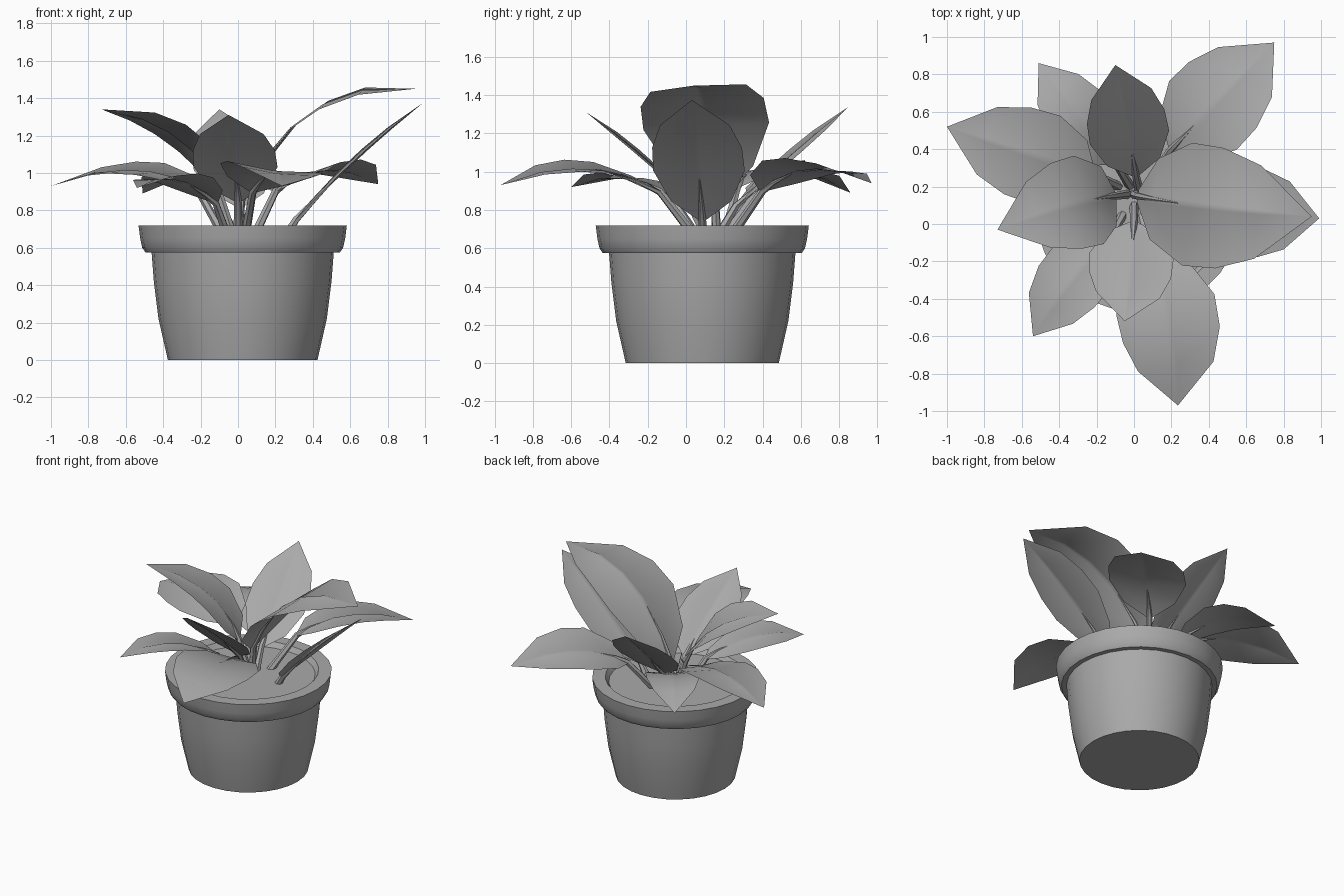
import bpy
import bmesh
from math import tau
from mathutils import Vector

if "Cube" in bpy.data.objects:
    bpy.data.objects.remove(bpy.data.objects["Cube"], do_unlink=True)

# One plain clay grey for everything
grey = bpy.data.materials.new("plain_grey")
grey.use_nodes = True
grey.diffuse_color = (0.4, 0.4, 0.4, 1)
shader = next(n for n in grey.node_tree.nodes if n.type == 'BSDF_PRINCIPLED')
shader.inputs["Base Color"].default_value = grey.diffuse_color


def add_object(name, data):
    obj = bpy.data.objects.new(name, data)
    bpy.context.collection.objects.link(obj)
    data.materials.append(grey)
    bpy.ops.object.select_all(action='DESELECT')
    obj.select_set(True)
    bpy.context.view_layer.objects.active = obj
    return obj


def add_mesh(name, bm):
    bmesh.ops.remove_doubles(bm, verts=bm.verts, dist=0.0005)
    bmesh.ops.recalc_face_normals(bm, faces=bm.faces)
    mesh = bpy.data.meshes.new(name)
    bm.to_mesh(mesh)
    bm.free()
    obj = add_object(name, mesh)
    bpy.ops.object.shade_smooth_by_angle(angle=0.8)
    return obj


def lathe(name, profile, center, sides=28):
    """Spin a radius and height profile into a round part."""
    bm = bmesh.new()
    verts = [bm.verts.new((r, 0, z)) for r, z in profile]
    edges = [bm.edges.new(pair) for pair in zip(verts, verts[1:])]
    bmesh.ops.spin(bm, geom=verts + edges, cent=(0, 0, 0), axis=(0, 0, 1),
                   angle=tau, steps=sides, use_merge=True)
    add_mesh(name, bm).location = (*center, 0)


# Blade outline: position along the leaf, share of the half width
OUTLINE = [(0, 0.1), (0.13, 0.66), (0.36, 1), (0.55, 0.98), (0.75, 0.76), (1, 0)]


def leaf(name, root, start, middle, tip, half_width, cup=0.12, tilt=0):
    """Arched blade with a raised midrib, on a stem rooted in the soil."""
    a, b, c = Vector(start), Vector(middle), Vector(tip)

    def spine(t):
        return (a * (1 - t) * (1 - 2 * t) + b * 4 * t * (1 - t)
                + c * t * (2 * t - 1))

    # Blade folded along its spine and tilted to one side
    bm = bmesh.new()
    rows = []
    for t, share in OUTLINE:
        along = (spine(t + 0.01) - spine(t - 0.01)).normalized()
        side = along.cross(Vector((0, 0, 1))).normalized()
        normal = side.cross(along)
        side = (side + normal * tilt).normalized()
        normal = side.cross(along)
        w = half_width * share
        rib = min(0.024 - 0.016 * t, w / 2)
        section = [(-w, w * cup), (-rib, rib * cup), (0, rib * 0.4),
                   (rib, rib * cup), (w, w * cup)]
        rows.append([bm.verts.new(spine(t) + side * s + normal * h)
                     for s, h in section])
    for near, far in zip(rows, rows[1:]):
        for i in range(len(near) - 1):
            bm.faces.new((near[i], near[i + 1], far[i + 1], far[i]))
    add_mesh(name + "_blade", bm)

    # Tapering stem that fades into the midrib
    curve = bpy.data.curves.new(name + "_stem", 'CURVE')
    curve.dimensions = '3D'
    curve.bevel_depth = 0.025
    curve.bevel_resolution = 1
    curve.use_fill_caps = True
    path = [Vector(root), a, spine(0.13), spine(0.3)]
    line = curve.splines.new('POLY')
    line.points.add(len(path) - 1)
    for point, co, radius in zip(line.points, path, (1, 0.8, 0.5, 0.1)):
        point.co = (*co, 1)
        point.radius = radius
    add_object(name + "_stem", curve)
    bpy.ops.object.convert(target='MESH')
    bpy.ops.object.shade_smooth_by_angle(angle=0.8)


# Pot with an overhanging rim, and the soil
CENTER = (0.025, 0.085)
lathe("pot", [(0, 0), (0.4, 0), (0.45, 0.22), (0.475, 0.42), (0.487, 0.575),
              (0.52, 0.575), (0.537, 0.6), (0.548, 0.65), (0.557, 0.72),
              (0.47, 0.72), (0.43, 0.66)], CENTER)
lathe("soil", [(0, 0.685), (0.447, 0.685)], CENTER)

# Tall leaves leaning outward
leaf("left_upper_leaf", (0, 0.16, 0.67), (0.02, 0.15, 0.86),
     (0.41, 0.09, 1.335), (0.95, 0.04, 1.45), 0.33, 0, -0.08)
leaf("left_lower_leaf", (0.26, 0.09, 0.67), (0.31, 0.085, 0.75),
     (0.65, 0.06, 1.09), (0.99, 0.03, 1.375), 0.24, 0.03)
leaf("back_tall_leaf", (0.03, 0.17, 0.67), (0.01, 0.26, 0.82),
     (-0.04, 0.55, 1.08), (-0.1, 0.85, 1.34), 0.215, 0.04)
leaf("front_tall_leaf", (0, 0.1, 0.67), (0, 0.01, 0.85),
     (-0.02, -0.25, 1.09), (-0.05, -0.52, 1.31), 0.225, 0.04)
leaf("right_tall_leaf", (-0.03, 0.16, 0.67), (-0.1, 0.15, 0.89),
     (-0.34, 0.1, 1.19), (-0.73, -0.03, 1.34), 0.25, 0.1, -0.12)

# Low leaves arching over the rim
leaf("right_low_leaf", (-0.08, 0.2, 0.67), (-0.22, 0.27, 0.92),
     (-0.58, 0.38, 1.01), (-1, 0.52, 0.93), 0.25, 0.08, 0.13)
leaf("back_left_leaf", (0.09, 0.24, 0.67), (0.2, 0.4, 0.9),
     (0.45, 0.66, 1.01), (0.75, 0.97, 0.94), 0.26, 0.1, 0.14)
leaf("back_right_leaf", (-0.02, 0.2, 0.67), (-0.1, 0.33, 0.85),
     (-0.3, 0.58, 0.98), (-0.51, 0.86, 0.89), 0.18)
leaf("front_right_leaf", (-0.06, 0.05, 0.67), (-0.12, -0.06, 0.84),
     (-0.34, -0.31, 0.96), (-0.54, -0.6, 0.92), 0.19, 0.1, -0.08)
leaf("front_left_leaf", (0.04, 0.04, 0.67), (0.08, -0.14, 0.9),
     (0.19, -0.55, 1.01), (0.235, -0.97, 0.93), 0.27, 0.08, 0.12)
